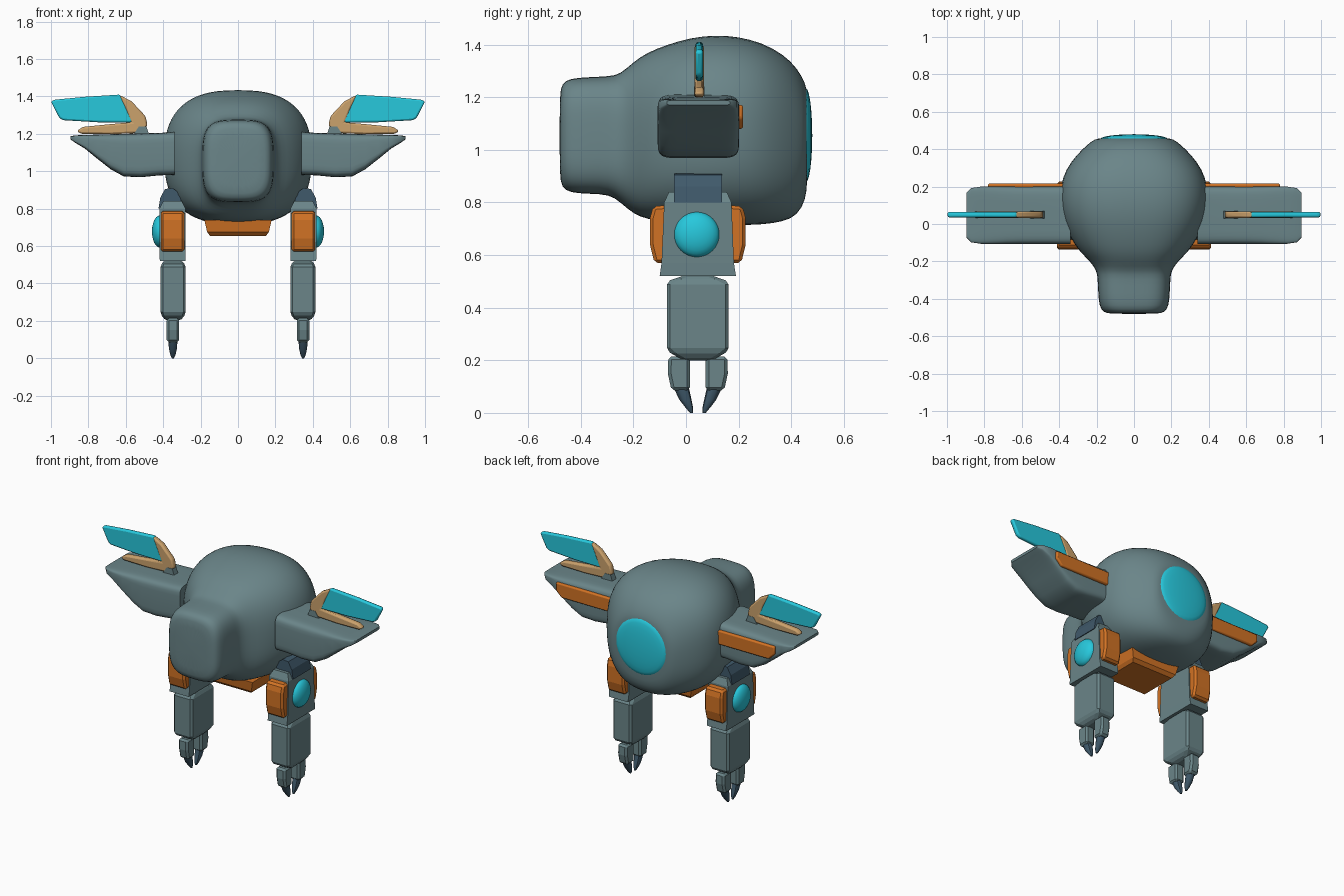
import bpy, bmesh, math
from mathutils import Vector, Matrix

if "Cube" in bpy.data.objects:
    bpy.data.objects.remove(bpy.data.objects["Cube"])


def material(name, rgb):
    m = bpy.data.materials.new(name)
    m.diffuse_color = (*rgb, 1)
    m.use_nodes = True
    m.node_tree.nodes["Principled BSDF"].inputs["Base Color"].default_value = m.diffuse_color
    return m


GREY = material("slate grey", (0.145, 0.235, 0.25))
ORANGE = material("burnt orange", (0.64, 0.17, 0.018))
CYAN = material("bright cyan", (0.02, 0.58, 0.72))
TAN = material("tan", (0.60, 0.36, 0.15))
DARK = material("dark blue grey", (0.05, 0.10, 0.145))


def finish(name, bm, mat, side=1, bevel=0, segs=2, subsurf=0, angle=30):
    """Turn a bmesh into an object, flipping x for the left side."""
    for v in bm.verts:
        v.co.x *= side
    bmesh.ops.recalc_face_normals(bm, faces=bm.faces)
    me = bpy.data.meshes.new(name)
    bm.to_mesh(me)
    bm.free()
    me.materials.append(mat)
    ob = bpy.data.objects.new(name, me)
    bpy.context.collection.objects.link(ob)
    if bevel:
        b = ob.modifiers.new("bevel", 'BEVEL')
        b.width, b.segments, b.limit_method = bevel, segs, 'ANGLE'
        b.angle_limit = math.radians(25)
    if subsurf:
        s = ob.modifiers.new("subdivision", 'SUBSURF')
        s.levels = s.render_levels = subsurf
    if angle:
        bpy.ops.object.select_all(action='DESELECT')
        ob.select_set(True)
        bpy.context.view_layer.objects.active = ob
        bpy.ops.object.shade_smooth_by_angle(angle=math.radians(angle))
    return ob


def loft(name, rings, mat, **kw):
    """Skin closed rings of points and cap both ends."""
    bm = bmesh.new()
    rows = [[bm.verts.new(p) for p in r] for r in rings]
    n = len(rows[0])
    for a, b in zip(rows, rows[1:]):
        for i in range(n):
            j = (i + 1) % n
            bm.faces.new((a[i], a[j], b[j], b[i]))
    bm.faces.new(rows[0][::-1])
    bm.faces.new(rows[-1])
    return finish(name, bm, mat, **kw)


def superellipse(u0, u1, v0, v1, power, n=32):
    pts = []
    for i in range(n):
        a = 2 * math.pi * (i + 0.5) / n
        c, s = math.cos(a), math.sin(a)
        cu = math.copysign(abs(c) ** (2 / power), c)
        sv = math.copysign(abs(s) ** (2 / power), s)
        pts.append(((u0 + u1) / 2 + cu * (u1 - u0) / 2, (v0 + v1) / 2 + sv * (v1 - v0) / 2))
    return pts


def block(name, levels, mat, **kw):
    """Stack of rectangles: z, x0, x1, y0, y1."""
    rings = [[(a, c, z), (b, c, z), (b, d, z), (a, d, z)] for z, a, b, c, d in levels]
    return loft(name, rings, mat, **kw)


def plate_xz(name, pts, y0, y1, mat, **kw):
    """Front outline extruded through y."""
    return loft(name, [[(x, y, z) for x, z in pts] for y in (y0, y1)], mat, **kw)


def plate_yz(name, pts, x0, x1, mat, **kw):
    """Side outline extruded through x."""
    return loft(name, [[(x, y, z) for y, z in pts] for x in (x0, x1)], mat, **kw)


def lens(name, center, radii, axis, mat, side=1):
    """Flattened sphere with its poles along the given axis."""
    bm = bmesh.new()
    bmesh.ops.create_uvsphere(bm, u_segments=32, v_segments=12, radius=1)
    rot = Vector((0, 0, 1)).rotation_difference(Vector(axis)).to_matrix().to_4x4()
    bmesh.ops.transform(bm, verts=bm.verts, matrix=Matrix.Translation(center)
                        @ Matrix.Diagonal((*radii, 1)) @ rot)
    return finish(name, bm, mat, side=side)


# Body with snout: y, half width, bottom, top, squareness
body = [(-0.481, 0.13, 0.90, 1.21, 3.2), (-0.472, 0.165, 0.855, 1.255, 3.4),
        (-0.44, 0.186, 0.836, 1.272, 3.6), (-0.37, 0.192, 0.832, 1.277, 3.6),
        (-0.29, 0.195, 0.83, 1.28, 3.5), (-0.25, 0.20, 0.80, 1.288, 3.2),
        (-0.20, 0.235, 0.755, 1.335, 2.8), (-0.15, 0.29, 0.735, 1.37, 2.7),
        (-0.07, 0.345, 0.725, 1.402, 2.6), (0.02, 0.382, 0.718, 1.428, 2.6),
        (0.11, 0.398, 0.715, 1.438, 2.6), (0.20, 0.396, 0.712, 1.432, 2.6),
        (0.29, 0.368, 0.714, 1.408, 2.6), (0.37, 0.308, 0.725, 1.365, 2.5),
        (0.425, 0.25, 0.75, 1.31, 2.4), (0.455, 0.21, 0.81, 1.25, 2.3),
        (0.462, 0.17, 0.87, 1.22, 2.2)]
loft("body", [[(u, y, v) for u, v in superellipse(-w, w, lo, hi, p)]
              for y, w, lo, hi, p in body], GREY, subsurf=1, angle=60)
lens("back_disc", (0, 0.455, 1.055), (0.18, 0.025, 0.18), (0, 1, 0), CYAN)
block("belly_plate", [(0.655, -0.15, 0.15, -0.08, 0.17), (0.675, -0.165, 0.165, -0.10, 0.19),
                      (0.74, -0.18, 0.18, -0.11, 0.20)], ORANGE, angle=0)

for side, tag in ((1, "right"), (-1, "left")):
    # Shoulder pod: x, bottom, top, y inset
    pod = [(0.34, 0.98, 1.21, 0.0), (0.42, 0.978, 1.205, 0.0), (0.52, 0.968, 1.202, 0.0),
           (0.61, 0.972, 1.20, 0.0), (0.68, 1.01, 1.198, 0.0), (0.75, 1.065, 1.196, 0.0),
           (0.82, 1.122, 1.194, 0.002), (0.87, 1.152, 1.192, 0.01), (0.895, 1.17, 1.188, 0.035)]
    loft(f"{tag}_pod", [[(x, u, v) for u, v in superellipse(-0.108 + i, 0.202 - i, lo, hi, 7)]
                        for x, lo, hi, i in pod], GREY, side=side, angle=40)
    plate_xz(f"{tag}_pod_strip", [(0.36, 1.08), (0.74, 1.08), (0.78, 1.12), (0.78, 1.17), (0.36, 1.17)],
             0.185, 0.217, ORANGE, side=side, bevel=0.008)

    # Fin, its holder and the strut underneath
    plate_xz(f"{tag}_fin_strut", [(0.47, 1.18), (0.57, 1.18), (0.53, 1.24), (0.49, 1.24)],
             0.03, 0.07, GREY, side=side, angle=0)
    plate_xz(f"{tag}_fin_holder", [(0.635, 1.408), (0.57, 1.375), (0.495, 1.295), (0.483, 1.245),
                                   (0.52, 1.205), (0.68, 1.198), (0.84, 1.20), (0.862, 1.215),
                                   (0.83, 1.237), (0.70, 1.25), (0.57, 1.262), (0.60, 1.33)],
             0.032, 0.068, TAN, side=side, bevel=0.01)
    plate_xz(f"{tag}_fin", [(0.63, 1.41), (0.82, 1.398), (0.985, 1.382), (1.0, 1.372), (0.955, 1.285),
                            (0.935, 1.273), (0.75, 1.262), (0.55, 1.262)],
             0.036, 0.064, CYAN, side=side, bevel=0.01)

    # Leg: shoulder joint, upper block, lower block
    plate_xz(f"{tag}_shoulder_joint", [(0.30, 0.80), (0.425, 0.80), (0.415, 0.86), (0.39, 0.905),
                                       (0.35, 0.91), (0.31, 0.88)],
             -0.045, 0.137, DARK, side=side, angle=0)
    block(f"{tag}_upper_leg", [(0.52, 0.282, 0.418, -0.10, 0.19), (0.57, 0.28, 0.42, -0.093, 0.182),
                               (0.80, 0.28, 0.42, -0.083, 0.173), (0.84, 0.30, 0.40, -0.065, 0.155)],
          GREY, side=side, angle=0)
    block(f"{tag}_lower_leg", [(0.20, 0.31, 0.385, -0.01, 0.10), (0.235, 0.28, 0.414, -0.072, 0.162),
                               (0.50, 0.28, 0.414, -0.072, 0.162), (0.525, 0.305, 0.39, 0.0, 0.09)],
          GREY, side=side, bevel=0.012, segs=1, angle=0)
    lens(f"{tag}_leg_disc", (0.418, 0.041, 0.678), (0.042, 0.086, 0.086), (1, 0, 0), CYAN, side)

    # Front and back pads, fingers and claws, mirrored about the leg centre
    for d, end in ((-1, "front"), (1, "back")):
        def y(v):
            return 0.045 + d * v
        pad = [(0.11, 0.57), (0.165, 0.57), (0.182, 0.64), (0.182, 0.74), (0.17, 0.785), (0.11, 0.79)]
        plate_yz(f"{tag}_{end}_pad", [(y(a), z) for a, z in pad], 0.287, 0.413, ORANGE,
                 side=side, bevel=0.012, segs=1, angle=0)
        finger = [(0.03, 0.215), (0.112, 0.215), (0.114, 0.15), (0.10, 0.085), (0.03, 0.085)]
        plate_yz(f"{tag}_{end}_finger", [(y(a), z) for a, z in finger], 0.315, 0.381, GREY,
                 side=side, bevel=0.012, segs=1, angle=0)
        # Claw levels: z, inner, outer, half width
        claw = [(0.095, 0.034, 0.092, 0.026), (0.05, 0.024, 0.07, 0.022),
                (0.02, 0.018, 0.047, 0.015), (0.0, 0.018, 0.03, 0.006)]
        loft(f"{tag}_{end}_claw",
             [[(u, v, z) for u, v in superellipse(0.348 - w, 0.348 + w, y(a), y(b), 2.3, 10)]
              for z, a, b, w in claw], DARK, side=side, angle=40)
